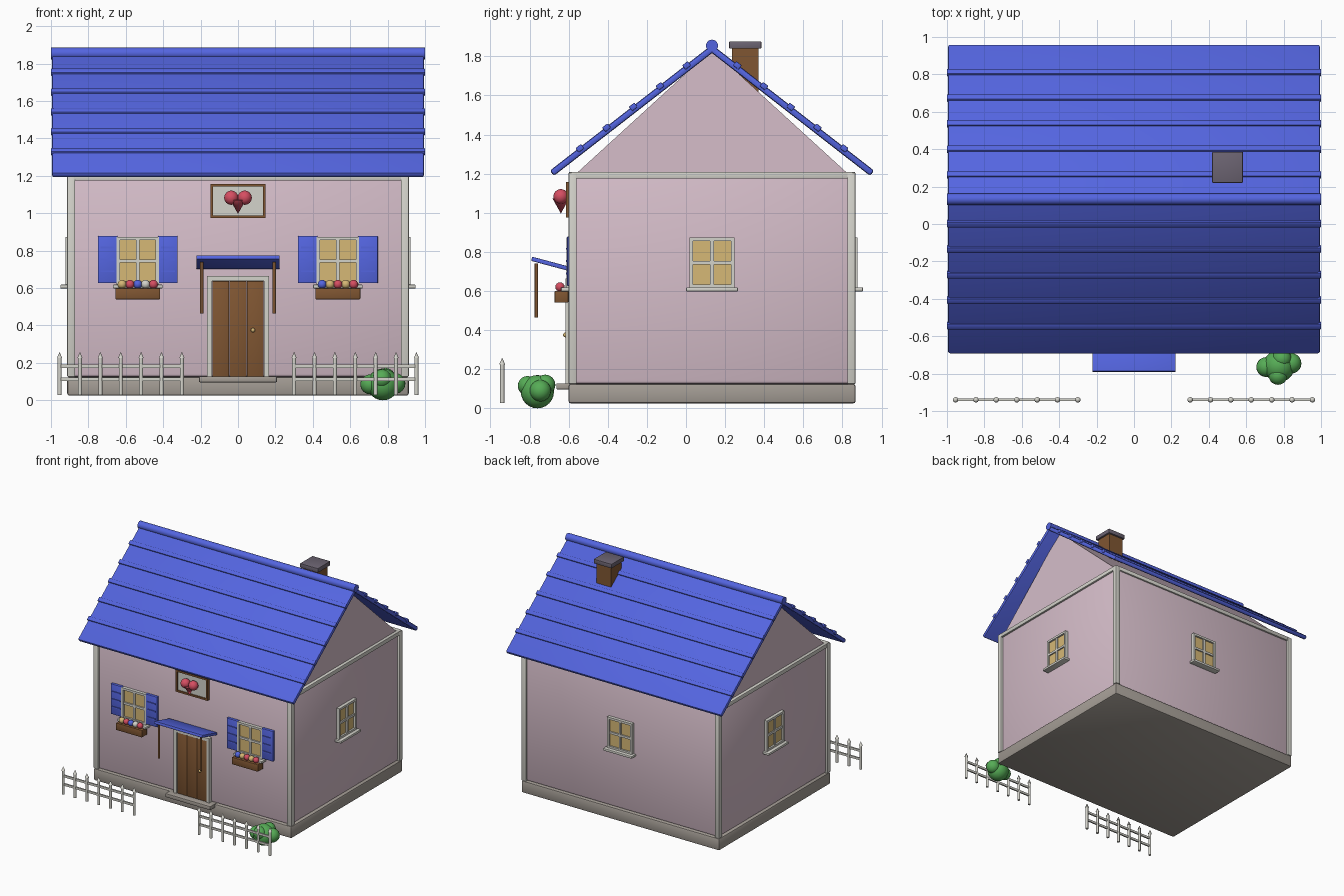
import bpy, bmesh, math
from mathutils import Matrix, Vector

if "Cube" in bpy.data.objects:
    bpy.data.objects.remove(bpy.data.objects["Cube"])


def material(name, r, g, b):
    m = bpy.data.materials.new(name)
    lin = [((c / 255 + 0.055) / 1.055) ** 2.4 for c in (r, g, b)]
    m.diffuse_color = (*lin, 1)
    m.use_nodes = True
    m.node_tree.nodes["Principled BSDF"].inputs["Base Color"].default_value = m.diffuse_color
    return m


PINK = material("wall pink", 214, 190, 202)
BLUE = material("roof blue", 84, 101, 224)
BROWN = material("wood brown", 128, 86, 50)
CREAM = material("trim white", 212, 211, 203)
STONE = material("base stone", 164, 157, 149)
YELLOW = material("pane yellow", 214, 184, 118)
RED = material("heart red", 214, 78, 98)
GREEN = material("leaf green", 86, 172, 86)
CAP = material("chimney grey", 108, 100, 114)
CY = 0.133           # house centre in y


def finish(bm, name, mat, matrix, smooth=False):
    bm.transform(matrix)
    bmesh.ops.recalc_face_normals(bm, faces=bm.faces)
    me = bpy.data.meshes.new(name)
    bm.to_mesh(me)
    bm.free()
    me.materials.append(mat)
    ob = bpy.data.objects.new(name, me)
    bpy.context.collection.objects.link(ob)
    if smooth:
        bpy.ops.object.select_all(action='DESELECT')
        ob.select_set(True)
        bpy.context.view_layer.objects.active = ob
        bpy.ops.object.shade_smooth_by_angle(angle=math.radians(40))
    return ob


def box(name, loc, size, mat, bevel=0.0, rot=None):
    bm = bmesh.new()
    bmesh.ops.create_cube(bm, size=1)
    bmesh.ops.scale(bm, vec=size, verts=bm.verts)
    if bevel:
        bmesh.ops.bevel(bm, geom=bm.edges[:], offset=bevel, segments=2,
                        profile=0.5, affect='EDGES')
    m = Matrix.Translation(loc) @ (rot if rot else Matrix())
    return finish(bm, name, mat, m, bevel > 0)


def ball(name, loc, r, mat, seg=20):
    bm = bmesh.new()
    bmesh.ops.create_uvsphere(bm, u_segments=seg, v_segments=seg // 2 + 2, radius=r)
    return finish(bm, name, mat, Matrix.Translation(loc), True)


def cone(name, loc, r1, r2, h, mat, seg=16, rot=None):
    bm = bmesh.new()
    bmesh.ops.create_cone(bm, cap_ends=True, segments=seg, radius1=r1, radius2=r2, depth=h)
    m = Matrix.Translation(loc) @ (rot if rot else Matrix())
    return finish(bm, name, mat, m, seg > 6)


# house body
box("stone_base", (0, CY, 0.075), (1.826, 1.468, 0.1), STONE, 0.012)
box("walls", (0, CY, 0.665), (1.79, 1.435, 1.08), PINK, 0.018)
for sx in (-1, 1):
    for sy in (-1, 1):
        box("corner_post", (sx * 0.892, CY + sy * 0.713, 0.665), (0.042, 0.042, 1.08), CREAM, 0.005)
    box("side_top_trim", (sx * 0.893, CY, 1.192), (0.036, 1.44, 0.034), CREAM, 0.004)
for sy in (-1, 1):
    box("end_top_trim", (0, CY + sy * 0.713, 1.192), (1.80, 0.036, 0.034), CREAM, 0.004)

# gable prism
bm = bmesh.new()
ring = [bm.verts.new((-0.885, CY + y, z)) for y, z in ((-0.695, 1.2), (0.695, 1.2), (0, 1.835))]
face = bm.faces.new(ring)
ext = bmesh.ops.extrude_face_region(bm, geom=[face])
bmesh.ops.translate(bm, vec=(1.77, 0, 0), verts=[v for v in ext["geom"] if isinstance(v, bmesh.types.BMVert)])
finish(bm, "gable", PINK, Matrix())

# roof slopes with overlapping courses
EAVE_Y, EAVE_Z, TOP_Z = 0.815, 1.205, 1.838
slope = math.atan2(TOP_Z - EAVE_Z, EAVE_Y)
length = math.hypot(TOP_Z - EAVE_Z, EAVE_Y)
for s in (-1, 1):
    rot = Matrix.Rotation(-s * slope, 4, 'X')
    box("roof_slope", (0, CY + s * EAVE_Y / 2, (EAVE_Z + TOP_Z) / 2), (1.99, length + 0.01, 0.034), BLUE, 0.012, rot)
    normal = Vector((0, s * math.sin(slope), math.cos(slope)))
    for i in range(5):
        dy = 0.122 + i * 0.1365
        p = Vector((0, CY + s * dy, TOP_Z - dy * math.tan(slope))) + normal * 0.013
        box("roof_course", p, (2.0, 0.036, 0.028), BLUE, 0.005, rot)
cone("roof_ridge", (0, CY, 1.854), 0.031, 0.031, 2.0, BLUE, 20, Matrix.Rotation(math.pi / 2, 4, 'Y'))

# chimney
box("chimney_stack", (0.5, 0.303, 1.71), (0.135, 0.135, 0.28), BROWN)
box("chimney_cap", (0.5, 0.303, 1.858), (0.165, 0.165, 0.036), CAP, 0.004)


# windows: local u along the wall, d outward from it
def window(origin, angle, shutters=False, flowers=()):
    rot = Matrix.Rotation(angle, 4, 'Z')

    def at(u, d, z):
        return Vector(origin) + rot @ Vector((u, -d, z))

    def part(name, u, d, z, size, mat, bevel=0.0):
        box(name, at(u, d, z), size, mat, bevel, rot)

    part("window_pane", 0, 0.006, 0.745, (0.21, 0.012, 0.24), YELLOW)
    for s in (-1, 1):
        part("window_side", s * 0.105, 0.01, 0.745, (0.018, 0.034, 0.258), CREAM)
        part("window_rail", 0, 0.01, 0.745 + s * 0.12, (0.228, 0.034, 0.018), CREAM)
    part("window_bar", 0, 0.01, 0.745, (0.018, 0.026, 0.24), CREAM)
    part("window_bar", 0, 0.01, 0.745, (0.21, 0.026, 0.018), CREAM)
    part("window_sill", 0, 0.025, 0.608, (0.265, 0.06, 0.02), CREAM, 0.004)
    if shutters:
        for s in (-1, 1):
            part("shutter", s * 0.161, 0.012, 0.752, (0.105, 0.024, 0.252), BLUE, 0.003)
            for k in range(3):
                part("shutter_slat", s * 0.161, 0.025, 0.69 + k * 0.063, (0.075, 0.01, 0.01), BLUE)
    if flowers:
        part("flower_box", 0, 0.053, 0.57, (0.24, 0.07, 0.06), BROWN, 0.004)
        for k, mat in enumerate(flowers):
            u = (k - 2) * 0.042
            cone("flower_stem", at(u, 0.06, 0.6), 0.015, 0.008, 0.03, GREEN, 8)
            ball("flower", at(u, 0.06, 0.62), 0.024, mat, 12)


window((-0.536, -0.584, 0), 0, True, (YELLOW, RED, BLUE, CREAM, RED))
window((0.534, -0.584, 0), 0, True, (BLUE, YELLOW, RED, YELLOW, RED))
window((0.895, CY, 0), math.pi / 2)
window((-0.895, CY, 0), -math.pi / 2)
window((0, 0.85, 0), math.pi)

# door, step and awning
for k in range(3):
    box("door_plank", ((k - 1) * 0.092, -0.592, 0.382), (0.09, 0.03, 0.51), BROWN, 0.003)
box("door_head", (0, -0.595, 0.651), (0.33, 0.04, 0.027), CREAM)
box("door_step", (0, -0.62, 0.112), (0.416, 0.085, 0.032), STONE, 0.005)
ball("door_knob", (0.08, -0.617, 0.375), 0.012, YELLOW, 12)
tilt = Matrix.Rotation(-math.radians(15), 4, 'X')
box("awning", (0, -0.69, 0.738), (0.445, 0.205, 0.022), BLUE, 0.004, tilt)
for s in (-1, 1):
    box("door_jamb", (s * 0.152, -0.595, 0.39), (0.026, 0.04, 0.53), CREAM)
    cone("awning_post", (s * 0.194, -0.765, 0.602), 0.009, 0.009, 0.275, BROWN, 10)

# heart sign
box("sign_panel", (0, -0.59, 1.066), (0.27, 0.025, 0.16), CREAM)
for s in (-1, 1):
    box("sign_side", (s * 0.14, -0.597, 1.066), (0.014, 0.034, 0.182), BROWN)
    box("sign_rail", (0, -0.597, 1.066 + s * 0.084), (0.294, 0.034, 0.014), BROWN)
    ball("heart_lobe", (s * 0.036, -0.64, 1.083), 0.038, RED)
cone("heart_point", (0, -0.64, 1.034), 0, 0.042, 0.076, RED, 16)

# picket fence
for s in (-1, 1):
    for k in range(7):
        x = s * (0.3 + k * 0.109)
        cone("picket", (x, -0.94, 0.128), 0.011, 0.011, 0.2, CREAM, 10)
        cone("picket_tip", (x, -0.94, 0.242), 0.015, 0, 0.034, CREAM, 10)
    for z in (0.112, 0.182):
        box("fence_rail", (s * 0.627, -0.94, z), (0.66, 0.012, 0.018), CREAM)

# bush
for x, y, z, r in ((0.775, -0.76, 0.085, 0.085), (0.84, -0.745, 0.09, 0.055),
                   (0.707, -0.765, 0.085, 0.053), (0.77, -0.81, 0.115, 0.05),
                   (0.79, -0.72, 0.12, 0.052)):
    ball("bush_leaves", (x, y, z), r, GREEN)
